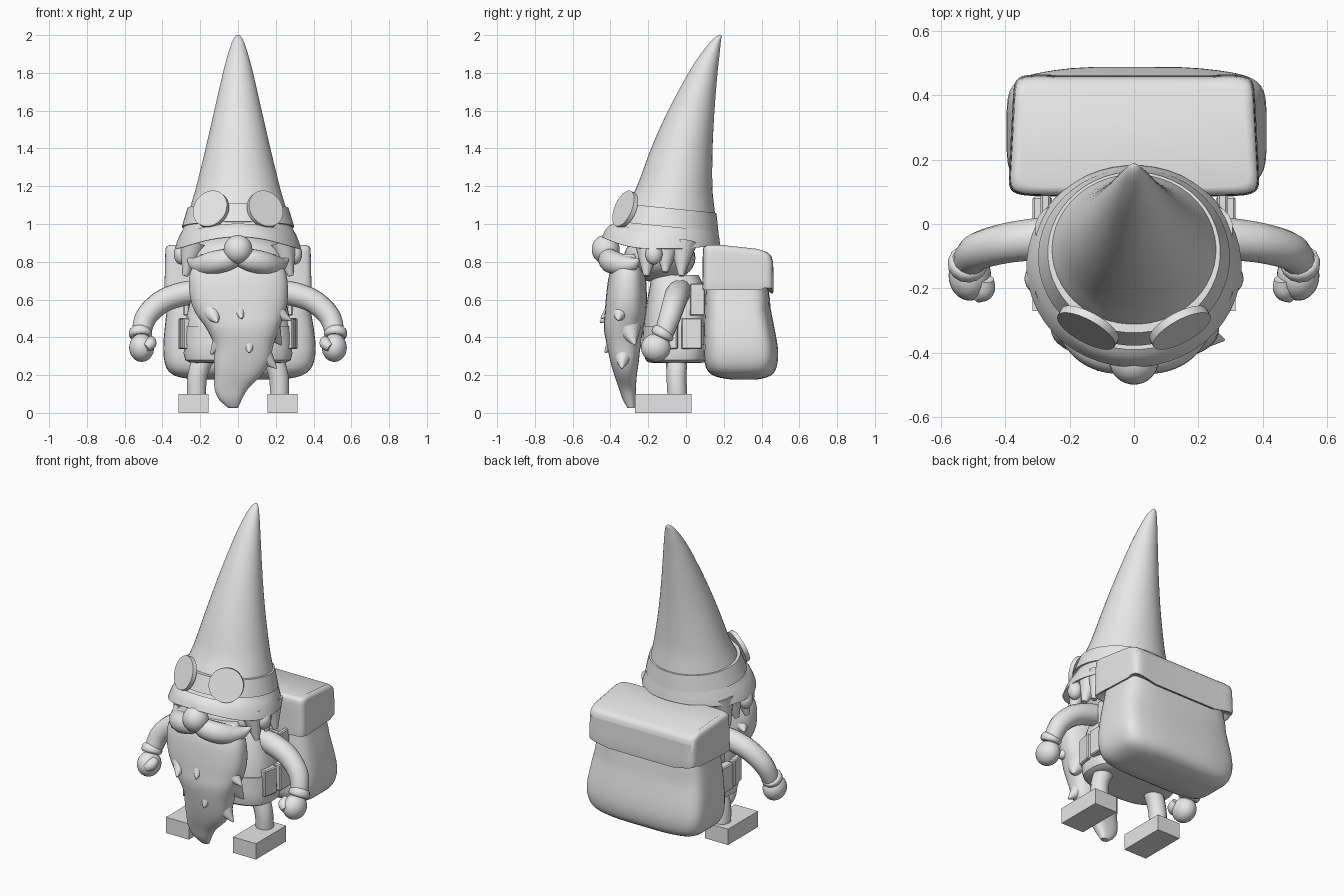
import bpy, bmesh, math
from mathutils import Vector, Matrix

if "Cube" in bpy.data.objects:
    bpy.data.objects.remove(bpy.data.objects["Cube"], do_unlink=True)

clay = bpy.data.materials.new("light_grey")
clay.use_nodes = True
clay.diffuse_color = (0.8, 0.8, 0.8, 1)
clay.node_tree.nodes["Principled BSDF"].inputs["Base Color"].default_value = (0.8, 0.8, 0.8, 1)


def add_mesh(name, mesh, angle=40):
    mesh.materials.clear()
    mesh.materials.append(clay)
    mesh.shade_smooth()
    mesh.set_sharp_from_angle(angle=math.radians(angle))
    obj = bpy.data.objects.new(name, mesh)
    bpy.context.collection.objects.link(obj)
    return obj


def finish(name, bm, angle=40):
    bmesh.ops.recalc_face_normals(bm, faces=bm.faces)
    mesh = bpy.data.meshes.new(name)
    bm.to_mesh(mesh)
    bm.free()
    return add_mesh(name, mesh, angle)


def blend(rows, steps):
    """Catmull-Rom interpolation through the section rows."""
    out = []
    for i in range(len(rows) - 1):
        quad = [rows[max(i - 1, 0)], rows[i], rows[i + 1], rows[min(i + 2, len(rows) - 1)]]
        for k in range(steps):
            t = k / steps
            out.append([b + t * (c - a) / 2 + t * t * (a - 2.5 * b + 2 * c - d / 2)
                        + t ** 3 * (3 * b - a - 3 * c + d) / 2 for a, b, c, d in zip(*quad)])
    return out + [rows[-1]]


def loft(name, rows, power=2, steps=3, sides=48, warp=None, closed=False, angle=40):
    """Skin sections (z, centre x, centre y, radius x, radius y)."""
    bm = bmesh.new()
    rings = []
    for z, cx, cy, rx, ry in blend(rows, steps):
        ring = []
        for i in range(sides):
            a = math.tau * (i + 0.5) / sides
            c, s = math.cos(a), math.sin(a)
            p = Vector((cx + rx * math.copysign(abs(c) ** (2 / power), c),
                        cy + ry * math.copysign(abs(s) ** (2 / power), s), z))
            ring.append(bm.verts.new(warp(p) if warp else p))
        rings.append(ring)
    pairs = list(zip(rings, rings[1:]))
    if closed:
        pairs.append((rings[-1], rings[0]))
    else:
        bm.faces.new(rings[0])
        bm.faces.new(rings[-1])
    for low, high in pairs:
        for i in range(sides):
            j = (i + 1) % sides
            bm.faces.new((low[i], low[j], high[j], high[i]))
    return finish(name, bm, angle)


def ball(name, centre, size):
    bm = bmesh.new()
    bmesh.ops.create_uvsphere(bm, u_segments=32, v_segments=16, radius=1,
                              matrix=Matrix.Translation(centre) @ Matrix.Diagonal((*size, 1)))
    return finish(name, bm)


def box(name, centre, size, turn=0, bevel=0):
    bm = bmesh.new()
    bmesh.ops.create_cube(bm, size=1, matrix=Matrix.Translation(centre)
                          @ Matrix.Rotation(turn, 4, "Z") @ Matrix.Diagonal((*size, 1)))
    if bevel:
        bmesh.ops.bevel(bm, geom=bm.edges[:], offset=bevel, segments=1, affect="EDGES")
    return finish(name, bm, 20)


def cone(name, start, end, r1, r2, sides=12):
    start, end = Vector(start), Vector(end)
    axis = end - start
    bm = bmesh.new()
    bmesh.ops.create_cone(bm, cap_ends=True, segments=sides, radius1=r1, radius2=r2, depth=axis.length,
                          matrix=Matrix.Translation((start + end) / 2)
                          @ axis.to_track_quat("Z", "Y").to_matrix().to_4x4())
    return finish(name, bm)


def tube(name, points, radii):
    curve = bpy.data.curves.new(name, "CURVE")
    curve.dimensions = "3D"
    curve.bevel_depth = 1
    curve.bevel_resolution = 5
    curve.use_fill_caps = True
    spline = curve.splines.new("POLY")
    path = blend([(*p, r) for p, r in zip(points, radii)], 6)
    spline.points.add(len(path) - 1)
    for point, (x, y, z, r) in zip(spline.points, path):
        point.co = (x, y, z, 1)
        point.radius = r
    temp = bpy.data.objects.new(name, curve)
    mesh = bpy.data.meshes.new_from_object(temp)
    bpy.data.objects.remove(temp)
    return add_mesh(name, mesh)


# Pointed hat with a flared brim raised at the front
def brim_lift(p):
    if p.z < 0.97:
        p.z += 0.06 * max(0, (-p.y - 0.2) / 0.24) ** 2 + 0.02 * max(0, p.y / 0.18)
    return p


loft("hat", [(0.93, 0, -.12, .25, .23), (0.872, 0, -.13, .325, .306), (0.882, 0, -.13, .331, .31),
             (0.935, 0, -.122, .312, .294), (1.0, 0, -.10, .28, .262), (1.1, 0, -.083, .25, .232),
             (1.2, 0, -.06, .221, .2), (1.4, 0, -.022, .172, .163), (1.6, 0, .028, .126, .123),
             (1.8, 0, .09, .08, .077), (1.9, 0, .128, .053, .05), (1.96, 0, .155, .033, .029),
             (1.99, 0, .173, .017, .015), (2.0, 0, .181, .004, .004)], steps=4, warp=brim_lift, angle=60)


def band_tilt(p):
    p.z -= 0.1 * (p.y + 0.1)
    return p


loft("goggle_band", [(.985, 0, -.1, .27, .25), (.985, 0, -.103, .298, .275),
                     (1.085, 0, -.088, .268, .25), (1.085, 0, -.088, .24, .22)],
     steps=1, warp=band_tilt, closed=True)

# Head and face
ball("head", (0, -.14, .82), (.265, .19, .13))
ball("nose", (0, -.425, .865), (.076, .074, .077))

# Beard with a curled tip and loose tufts
loft("beard", [(.84, 0, -.3, .2, .06), (.74, 0, -.31, .255, .095), (.62, .005, -.315, .26, .108),
               (.53, .012, -.32, .238, .11), (.45, .025, -.33, .195, .105), (.36, .03, -.33, .158, .09),
               (.27, .02, -.325, .148, .075), (.2, .0, -.32, .125, .06), (.13, -.035, -.31, .09, .045),
               (.07, -.04, -.3, .06, .035), (.025, -.025, -.29, .025, .018)], power=2.6, angle=60)
tufts = [((-.14, -.36, .54), (-.11, -.455, .48)), ((.18, -.34, .55), (.28, -.36, .49)),
         ((-.08, -.34, .38), (-.145, -.34, .31)), ((.12, -.33, .32), (.205, -.34, .235)),
         ((.06, -.36, .39), (.06, -.43, .32)), ((-.18, -.29, .63), (-.25, -.23, .6)),
         ((.17, -.3, .44), (.23, -.27, .36)), ((.0, -.36, .57), (.02, -.45, .5))]
for i, (start, end) in enumerate(tufts):
    cone("beard_tuft_%d" % (i + 1), start, end, .065, .004, 16)

for side, s in (("left", 1), ("right", -1)):
    # Moustache half, ear and side hair
    tube(side + "_moustache", [(0, -.4, .825), (s * .06, -.405, .81), (s * .13, -.38, .795),
                               (s * .185, -.33, .782), (s * .23, -.28, .79), (s * .265, -.25, .815)],
         [.045, .06, .062, .055, .035, .006])
    ball(side + "_ear", (s * .3, -.17, .84), (.04, .045, .055))
    for i, y in enumerate((-.2, -.1, -.015)):
        cone("%s_hair_%d" % (side, i + 1), (s * .235, y, .9), (s * .28, y - .01, .725 + .02 * (i % 2)),
             .075, .015, 16)

    # Goggle lens
    normal = Vector((s * .45, -.82, .35)).normalized()
    middle = Vector((s * .143, -.322, 1.078))
    cone(side + "_lens", middle - normal * .013, middle + normal * .013, .101, .101, 40)

    # Arm, cuff and fist
    tube(side + "_arm", [(s * .18, -.03, .645), (s * .29, -.045, .63), (s * .4, -.06, .59),
                         (s * .485, -.085, .51), (s * .515, -.12, .41)], [.062, .065, .062, .058, .05])
    tube(side + "_cuff", [(s * .515, -.112, .437), (s * .516, -.118, .428), (s * .517, -.128, .41),
                          (s * .517, -.133, .4)], [.05, .061, .061, .05])
    ball(side + "_fist", (s * .51, -.16, .345), (.066, .078, .075))
    tube(side + "_thumb", [(s * .46, -.17, .385), (s * .465, -.205, .365), (s * .49, -.225, .345)],
         [.025, .032, .022])

    # Leg and block shoe
    tube(side + "_leg", [(s * .15, -.05, .34), (s * .195, -.05, .26), (s * .217, -.05, .18),
                         (s * .22, -.045, .08)], [.055, .055, .053, .052])
    box(side + "_shoe", (s * .235, -.12, .05), (.16, .3, .1))

    # Belt pouches and shoulder strap
    box(side + "_side_pouch", (s * .285, .03, .42), (.06, .11, .165), 0, .006)
    box(side + "_front_pouch", (s * .27, -.09, .42), (.06, .1, .165), -s * .2, .006)
    box(side + "_strap", (s * .275, .06, .6), (.03, .08, .17), 0, .006)

# Coat and belt
loft("coat", [(.265, 0, -.05, .2, .11), (.28, 0, -.05, .28, .165), (.4, 0, -.05, .285, .175),
              (.5, 0, -.05, .275, .17), (.6, 0, -.05, .25, .155), (.68, 0, -.05, .215, .14),
              (.73, 0, -.06, .17, .125)], power=2.8)
loft("belt", [(.36, 0, -.05, .27, .16), (.36, 0, -.05, .29, .182), (.46, 0, -.05, .287, .18),
              (.46, 0, -.05, .265, .155)], power=2.8, steps=1, closed=True)


# Backpack: soft bulging sack under a folded flap
def bulge(p):
    if p.y > .3 and p.z < .6:
        p.y += .012 * math.cos(p.x * 12) * math.sin(p.x * 3) ** 2 - .006
    return p


def fold(p):
    p.x *= 1.015 - .05 * (p.y - .1) / .36
    if p.z > .84:
        p.z -= .05 * (p.y - .2) ** 2 / .07 * (p.y > .2)
    elif p.z < .7 and p.y > .4:
        p.z -= .04 * math.cos(p.x * 5)
    if p.y > .4:
        p.y -= .012 * math.cos(p.x * 4)
    return p


loft("backpack_sack", [(.178, 0, .31, .24, .08), (.195, 0, .3, .33, .15), (.24, .005, .295, .385, .19),
                       (.34, .008, .293, .404, .2), (.5, .005, .28, .388, .184),
                       (.65, 0, .27, .362, .167), (.76, 0, .27, .35, .16)],
     power=4.8, warp=bulge, angle=60)
loft("backpack_flap", [(.67, 0, .275, .35, .16), (.65, 0, .277, .378, .186), (.665, 0, .278, .386, .192),
                       (.75, 0, .278, .384, .19), (.85, 0, .277, .382, .188), (.88, 0, .275, .376, .18),
                       (.89, 0, .274, .355, .16)], power=12, steps=2, sides=64, warp=fold)
